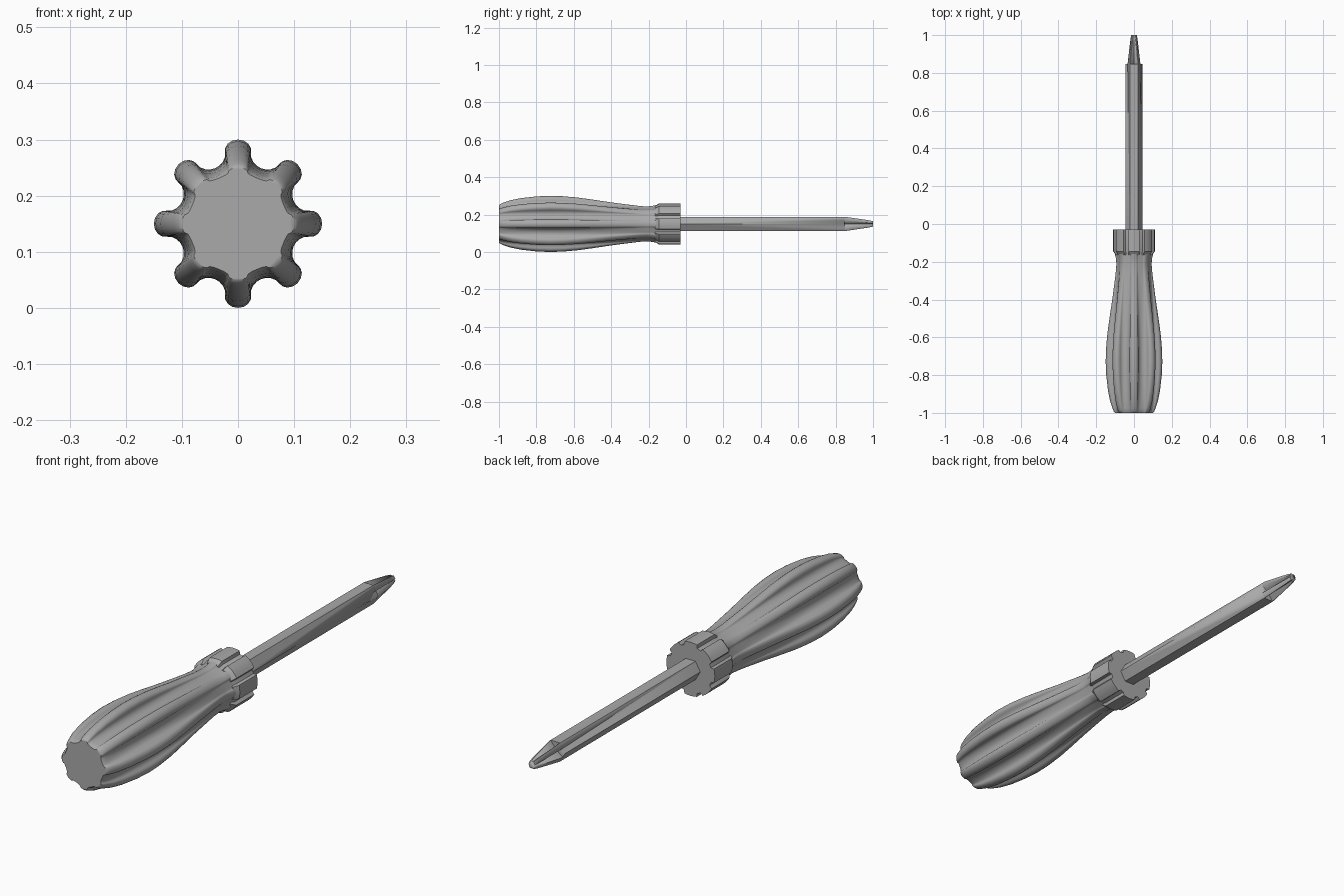
import bpy, bmesh
from math import sin, cos, pi, radians

cube = bpy.data.objects.get("Cube")
if cube:
    bpy.data.objects.remove(cube, do_unlink=True)

AXIS_Z = 0.15
LOBES = 8

grey = bpy.data.materials.new("mid_grey")
grey.use_nodes = True
grey.diffuse_color = (0.4, 0.4, 0.4, 1)
grey.node_tree.nodes["Principled BSDF"].inputs["Base Color"].default_value = (0.4, 0.4, 0.4, 1)


def loft(name, rings, angle=35):
    """Skin rings of (radius, angle) points, each at its own y, and cap both ends."""
    bm = bmesh.new()
    loops = [[bm.verts.new((r * sin(a), y, AXIS_Z + r * cos(a))) for r, a in pts]
             for y, pts in rings]
    n = len(loops[0])
    for lo, hi in zip(loops, loops[1:]):
        for i in range(n):
            j = (i + 1) % n
            bm.faces.new((lo[i], lo[j], hi[j], hi[i]))
    bm.faces.new(loops[0])
    bm.faces.new(loops[-1])
    bmesh.ops.recalc_face_normals(bm, faces=bm.faces)
    mesh = bpy.data.meshes.new(name)
    bm.to_mesh(mesh)
    bm.free()
    mesh.materials.append(grey)
    obj = bpy.data.objects.new(name, mesh)
    bpy.context.collection.objects.link(obj)
    bpy.ops.object.select_all(action='DESELECT')
    bpy.context.view_layer.objects.active = obj
    obj.select_set(True)
    bpy.ops.object.shade_smooth_by_angle(angle=radians(angle))
    return obj


def fluted(lobe, valley, steps=8):
    """Round lobes alternating with round valleys."""
    pts = []
    pitch = 2 * pi / LOBES
    half = radians(10.4)
    for k in range(LOBES):
        for i in range(steps):
            s = -pi / 2 + pi * i / steps
            pts.append((valley + (lobe - valley) * (0.5 + 0.5 * cos(s)),
                        k * pitch + half * sin(s)))
        for i in range(steps):
            s = -pi / 2 + pi * i / steps
            pts.append((valley + (lobe - valley) * (0.5 - 0.5 * cos(s)),
                        (k + 0.5) * pitch + (pitch / 2 - half) * sin(s)))
    return pts


def notched(outer, inner):
    """Broad rounded teeth with narrow notches between them."""
    pts = []
    for k in range(LOBES):
        for deg, r in ((-18, inner), (-15, outer), (-7.5, outer), (0, outer),
                       (7.5, outer), (15, outer), (18, inner)):
            pts.append((r, k * 2 * pi / LOBES + radians(deg)))
    return pts


def hexagon(radius):
    return [(radius, pi / 2 + k * pi / 3) for k in range(6)]


# Fluted grip: y, lobe radius, valley radius
grip = [(-1, .1, .088), (-.992, .107, .093), (-.975, .114, .096), (-.94, .126, .1),
        (-.88, .138, .104), (-.8, .147, .106), (-.73, .15, .107), (-.66, .148, .107),
        (-.58, .141, .105), (-.5, .13, .103), (-.4, .115, .098), (-.3, .102, .092),
        (-.25, .096, .089), (-.21, .093, .089), (-.18, .096, .09), (-.14, .105, .094)]
loft("handle_grip", [(y, fluted(a, b)) for y, a, b in grip], angle=50)

# Notched collar at the front of the grip
loft("handle_collar", [(-.165, notched(.096, .09)), (-.145, notched(.11, .097)),
                       (-.03, notched(.11, .097))], angle=20)

# Hexagonal shaft with a tapered point
shaft = loft("shaft", [(-.1, hexagon(.044)), (.85, hexagon(.044)),
                       (.975, hexagon(.023)), (1, hexagon(.017))], angle=20)

# Four V-shaped flutes cut into the point
for k in range(4):
    a = k * pi / 2
    wedge = [(.011, a), (.088, a + radians(34)), (.088, a - radians(34))]
    cutter = loft("flute_cutter", [(.848, wedge), (1.05, wedge)])
    cutter.hide_render = True
    cut = shaft.modifiers.new("flute", 'BOOLEAN')
    cut.operation = 'DIFFERENCE'
    cut.solver = 'EXACT'
    cut.object = cutter
    bpy.context.view_layer.objects.active = shaft
    bpy.ops.object.modifier_apply(modifier=cut.name)
    bpy.data.objects.remove(cutter, do_unlink=True)
